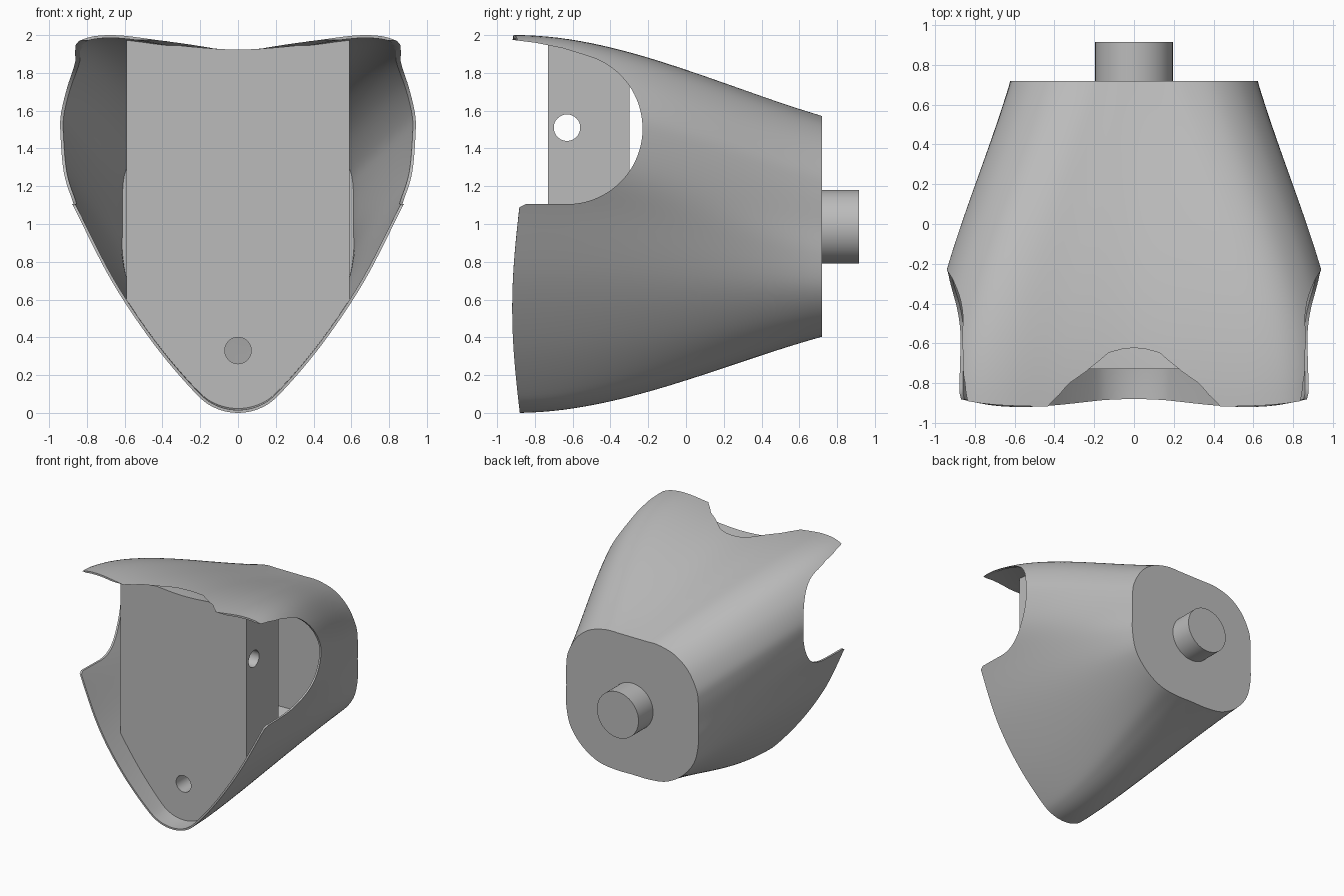
import bpy, bmesh, math
from mathutils import Vector, Matrix

cube = bpy.data.objects.get("Cube")
if cube:
    bpy.data.objects.remove(cube, do_unlink=True)

grey = bpy.data.materials.new("plain grey")
grey.use_nodes = True
COLOUR = (0.5, 0.5, 0.5, 1)
grey.diffuse_color = COLOUR
grey.node_tree.nodes["Principled BSDF"].inputs["Base Color"].default_value = COLOUR

# Matching half outlines (x, z), from top centre round to bottom centre
FRONT = [(0, 1.94), (.35, 1.965), (.66, 2), (.84, 1.97), (.97, 1.86), (1.04, 1.72), (1.05, 1.58),
         (1, 1.34), (.87, 1.09), (.67, .7), (.45, .37), (.24, .12), (.13, .03), (0, 0)]
BACK = [(0, 1.57), (.12, 1.57), (.25, 1.568), (.4, 1.525), (.52, 1.43), (.6, 1.29), (.62, 1.17),
        (.62, 1), (.62, .83), (.58, .66), (.47, .52), (.32, .43), (.16, .405), (0, .405)]
Y_BACK = 0.72


def make_object(name, bm):
    bmesh.ops.recalc_face_normals(bm, faces=bm.faces)
    mesh = bpy.data.meshes.new(name)
    bm.to_mesh(mesh)
    bm.free()
    mesh.materials.append(grey)
    obj = bpy.data.objects.new(name, mesh)
    bpy.context.collection.objects.link(obj)
    return obj


def activate(obj):
    bpy.ops.object.select_all(action='DESELECT')
    obj.select_set(True)
    bpy.context.view_layer.objects.active = obj


def smooth(obj):
    activate(obj)
    bpy.ops.object.shade_smooth_by_angle(angle=math.radians(30))


def boolean(obj, cutter, operation='DIFFERENCE'):
    mod = obj.modifiers.new("cut", 'BOOLEAN')
    mod.operation, mod.solver, mod.object = operation, 'EXACT', cutter
    activate(obj)
    bpy.ops.object.modifier_apply(modifier=mod.name)
    bpy.data.objects.remove(cutter, do_unlink=True)


def outline(points, steps=6):
    """Closed smooth outline mirrored about x = 0."""
    pts = [Vector(p) for p in points]
    flip = lambda p: Vector((-p.x, p.y))
    pts = [flip(pts[1])] + pts + [flip(pts[-2])]
    half = []
    for a, b, c, d in zip(pts, pts[1:], pts[2:], pts[3:]):
        for i in range(steps):
            t = i / steps
            half.append(b + t * ((c - a) + t * ((2*a - 5*b + 4*c - d) + t * (3*b - a - 3*c + d))) / 2)
    half.append(pts[-2])
    return half + [flip(p) for p in half[-2:0:-1]]


def lip_y(p):
    """Slightly bowed front rim."""
    if p.y < 1.1:
        return -.88 - .04 * math.sin(math.pi * max(p.y, 0) / 1.1)
    return -.918 + .035 * min(1, abs(p.x) / .87) ** 6


def loft(name, scale=1.0, front_cap=False, rows=28):
    bm = bmesh.new()
    front, back = outline(FRONT), outline(BACK)
    rings = []
    for r in range(rows + 1):
        ring = []
        for f, b in zip(front, back):
            y0 = lip_y(f)
            y = y0 + (Y_BACK - y0) * r / rows
            u = max(0, (y + .9) / (Y_BACK + .9))
            p = f.lerp(b, u * u * (1.85 - .85 * u))
            ring.append(bm.verts.new((p.x * scale, y, 1 + (p.y - 1) * scale)))
        rings.append(ring)
    for r0, r1 in zip(rings, rings[1:]):
        for i in range(len(r0)):
            j = (i + 1) % len(r0)
            bm.faces.new((r0[i], r0[j], r1[j], r1[i]))
    bm.faces.new(rings[-1])
    if front_cap:
        centre = bm.verts.new((0, -.9, 1))
        for i, v in enumerate(rings[0]):
            bm.faces.new((v, rings[0][i - 1], centre))
    bmesh.ops.recalc_face_normals(bm, faces=bm.faces)
    # Make sure the normals point outwards on the open shell
    bm.faces.ensure_lookup_table()
    cap = max(bm.faces, key=lambda f: f.calc_center_median().y)
    bm.normal_update()
    flipped = cap.normal.y < 0
    obj = make_object(name, bm)
    if flipped:
        obj.data.flip_normals()
    return obj


def cylinder(name, centre, radius, depth, axis):
    bm = bmesh.new()
    rot = Matrix.Rotation(math.pi / 2, 4, 'Y' if axis == 'x' else 'X')
    bmesh.ops.create_cone(bm, cap_ends=True, segments=64, radius1=radius, radius2=radius,
                          depth=depth, matrix=Matrix.Translation(centre) @ rot)
    return make_object(name, bm)


# Outer shell with a thin wall and closed back
shell = loft("outer_shell")
wall = shell.modifiers.new("wall", 'SOLIDIFY')
wall.thickness, wall.offset = 0.015, -1
activate(shell)
bpy.ops.object.modifier_apply(modifier=wall.name)

# Rounded side openings, cut straight through both sides
side = [(-1.2, 1.06), (-.9, 1.06), (-.88, 1.09), (-.85, 1.105)]
for i in range(41):
    a = math.radians(-90 + 162 * i / 40)
    side.append((-.63 + .4 * math.cos(a), 1.505 + .4 * math.sin(a)))
side += [(-.65, 1.93), (-.8, 1.96), (-.92, 1.975), (-1.2, 1.98)]
bm = bmesh.new()
face = bm.faces.new([bm.verts.new((-1.5, y, z)) for y, z in side])
move = bmesh.ops.extrude_face_region(bm, geom=[face])["geom"]
bmesh.ops.translate(bm, vec=(3, 0, 0), verts=[v for v in move if isinstance(v, bmesh.types.BMVert)])
boolean(shell, make_object("opening_cutter", bm))
smooth(shell)

# Inner block, trimmed to the inside of the shell
bm = bmesh.new()
bmesh.ops.create_cube(bm, size=1, matrix=Matrix.Translation((0, -.515, 1)) @ Matrix.Diagonal((1.18, .43, 3, 1)))
block = make_object("inner_block", bm)
boolean(block, loft("block_trimmer", .99, True), 'INTERSECT')
boolean(block, cylinder("cross_hole_cutter", (0, -.63, 1.51), .07, 2, 'x'))
boolean(block, cylinder("front_hole_cutter", (0, -.5, .33), .07, 1, 'y'))
smooth(block)

# Rear mounting peg
peg = cylinder("rear_peg", (0, .8125, .985), .195, .205, 'y')
smooth(peg)
